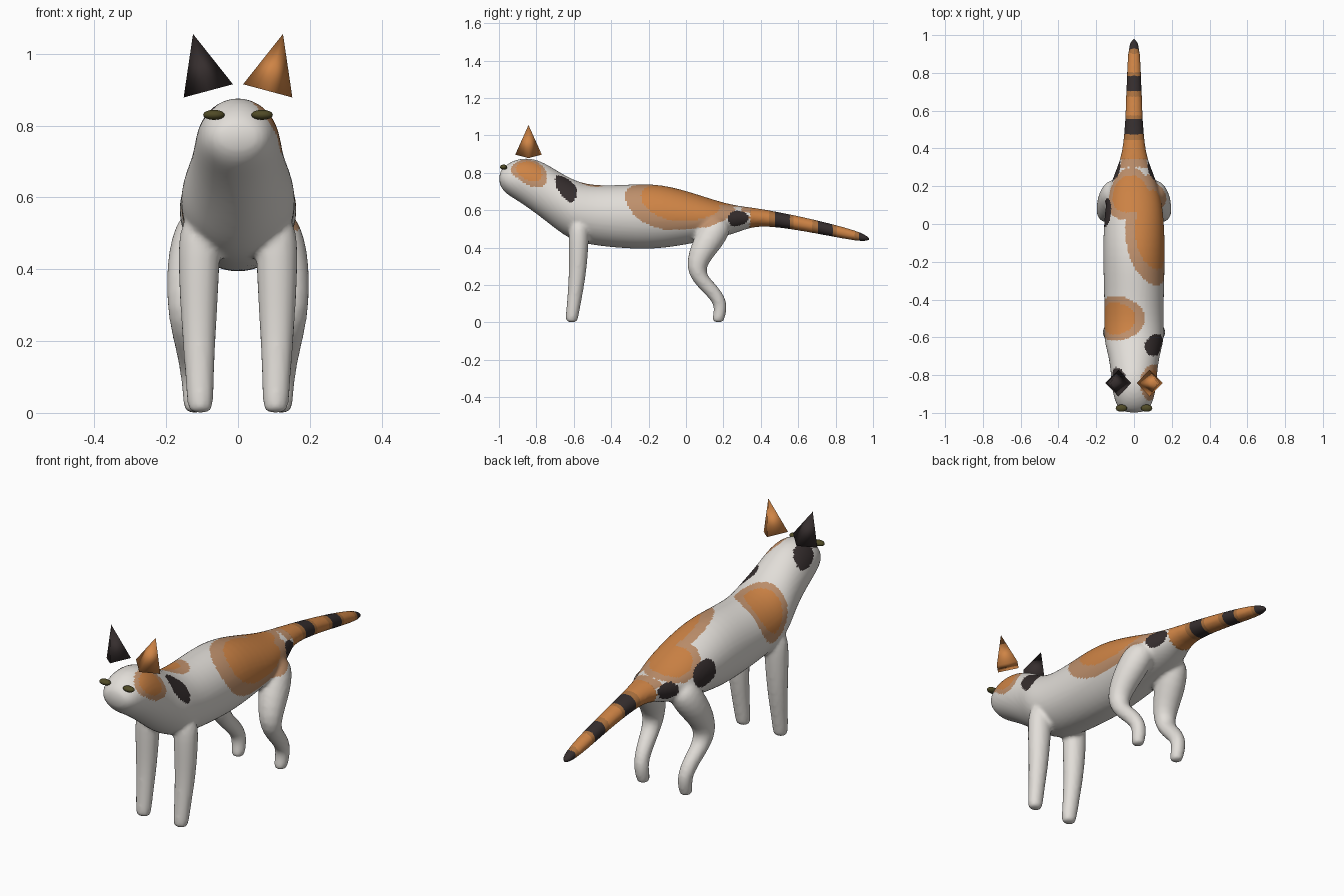
import bpy, bmesh, math
from mathutils import Vector, Matrix

old = bpy.data.objects.get("Cube")
if old:
    bpy.data.objects.remove(old)


def material(name, red, green, blue):
    mat = bpy.data.materials.new(name)
    mat.use_nodes = True
    mat.diffuse_color = (red, green, blue, 1)
    shader = next(n for n in mat.node_tree.nodes if n.type == 'BSDF_PRINCIPLED')
    shader.inputs["Base Color"].default_value = mat.diffuse_color
    return mat


white = material("white fur", .76, .73, .69)
tan = material("tan fur", .52, .28, .15)
orange = material("orange fur", .62, .23, .06)
rust = material("rust fur", .42, .17, .05)
black = material("black fur", .036, .027, .027)
olive = material("olive eye", .08, .07, .02)
fur_colours = [white, tan, orange, rust, black]


def loft(bm, stations, upright=False, sides=20):
    """Closed tube through (centre, side radius, depth radius) stations."""
    rings = []
    last = len(stations) - 1
    across = Vector((1, 0, 0))
    for i, (centre, side_radius, depth_radius) in enumerate(stations):
        along = stations[min(i + 1, last)][0] - stations[max(i - 1, 0)][0]
        along.x = 0
        if upright:
            along.z = 0
        up = across.cross(along.normalized())
        ring = []
        for k in range(sides):
            angle = math.tau * k / sides
            offset = across * side_radius * math.cos(angle) + up * depth_radius * math.sin(angle)
            ring.append(bm.verts.new(centre + offset))
        rings.append(ring)
    for lower, upper in zip(rings, rings[1:]):
        for k in range(sides):
            bm.faces.new((lower[k - 1], lower[k], upper[k], upper[k - 1]))
    bm.faces.new(rings[0])
    bm.faces.new(rings[-1])


# Trunk, head and tail: y, top, bottom, half width
trunk = [
    (-1, .8, .74, .05), (-.97, .84, .69, .09), (-.9, .88, .65, .115), (-.8, .88, .58, .123),
    (-.7, .82, .5, .135), (-.61, .765, .435, .164), (-.5, .73, .41, .158), (-.3, .74, .39, .162),
    (-.13, .745, .39, .167), (.08, .68, .43, .158), (.2, .64, .455, .13), (.3, .62, .49, .09),
    (.4, .61, .525, .054), (.7, .55, .475, .041), (1, .468, .415, .033)]

# Legs, from hip to foot: x, y, z, radius
front_leg = [(.106, -.57, .56, .056), (.109, -.575, .4, .054), (.109, -.58, .25, .046),
             (.107, -.6, .1, .037), (.105, -.612, .012, .034)]
hind_leg = [(.09, .2, .57, .07), (.12, .13, .45, .085), (.15, .025, .28, .052),
            (.135, .13, .18, .041), (.123, .195, .1, .037), (.12, .17, .012, .034)]

bm = bmesh.new()
loft(bm, [(Vector((0, y, (top + bottom) / 2)), wide, (top - bottom) / 2)
          for y, top, bottom, wide in trunk], upright=True)
for side in (1, -1):
    for leg, width in ((front_leg, 1.08), (hind_leg, .95)):
        stations = [(Vector((side * x, y, z)), r * width, r) for x, y, z, r in leg]
        # Rounded sole on the ground
        foot, wide, deep = stations[-1]
        stations.append((Vector((foot.x, foot.y, 0)), wide * .7, deep * .7))
        loft(bm, stations)
bmesh.ops.recalc_face_normals(bm, faces=bm.faces)
mesh = bpy.data.meshes.new("body")
bm.to_mesh(mesh)
bm.free()
body = bpy.data.objects.new("body", mesh)
bpy.context.collection.objects.link(body)
bpy.context.view_layer.objects.active = body
body.select_set(True)

# Weld trunk and legs into one soft skin
body.modifiers.new("round", 'SUBSURF').levels = 2
weld = body.modifiers.new("weld", 'REMESH')
weld.mode = 'VOXEL'
weld.voxel_size = .01
soften = body.modifiers.new("soften", 'SMOOTH')
soften.iterations = 4
for name in ("round", "weld", "soften"):
    bpy.ops.object.modifier_apply(modifier=name)
for fur in fur_colours:
    body.data.materials.append(fur)

# Fur patches: y, degrees round the trunk (+ is left), half length, half spread
saddle_front = (-.03, 50, .21, 48)
saddle_rear = (.16, -10, .1, 45)
right_shoulder = (-.5, -42, .085, 45)
left_cheek = (-.84, 56, .07, 28)
ginger_patches = [saddle_front, saddle_rear, right_shoulder, left_cheek]

crown_spot = (-.83, -48, .07, 26)
neck_spot = (-.64, 50, .06, 28)
left_hip_spot = (.28, 88, .055, 35)
right_hip_spot = (.28, -85, .055, 35)
flank_spot = (.06, -80, .08, 28)
black_spots = [crown_spot, neck_spot, left_hip_spot, right_hip_spot, flank_spot]


def trunk_angle(point):
    """Degrees round the trunk, from zero at the spine."""
    for before, after in zip(trunk, trunk[1:]):
        if point.y <= after[0]:
            break
    blend = (point.y - before[0]) / (after[0] - before[0])
    _, top, bottom, wide = Vector(before).lerp(Vector(after), blend)
    height = (point.z - (top + bottom) / 2) / (top - bottom) * 2
    return math.degrees(math.atan2(point.x / wide, height))


def distance(y, angle, patches):
    """Distance to the nearest patch centre, 1 at its edge."""
    return min(math.hypot((y - cy) / length, (angle - ca) / spread)
               for cy, ca, length, spread in patches)


def fur_at(point):
    y = point.y
    # Tail: evenly spaced black rings with rust edges
    if y > .34:
        phase = (y - .475) % .227
        if phase < .08:
            return black
        return rust if phase < .1 or phase > .2 else orange
    if point.z < .44:
        return white
    angle = trunk_angle(point)
    if distance(y, angle, black_spots) < 1:
        return black
    ginger = distance(y, angle, ginger_patches)
    if ginger < 1:
        return orange
    return tan if ginger < 1.4 or y > .3 and abs(angle) < 60 else white


for face in body.data.polygons:
    face.use_smooth = True
    face.material_index = fur_colours.index(fur_at(face.center))


# Ears and eyes
def finish(bm, name, mat):
    part = bpy.data.meshes.new(name)
    bm.to_mesh(part)
    bm.free()
    part.materials.append(mat)
    for face in part.polygons:
        face.use_smooth = True
    bpy.context.collection.objects.link(bpy.data.objects.new(name, part))


for side, label, fur in ((1, "left", orange), (-1, "right", black)):
    bm = bmesh.new()
    place = Matrix.Translation((side * .104, -.842, .976)) @ Matrix.Rotation(side * .262, 4, 'Y')
    bmesh.ops.create_cone(bm, cap_ends=True, segments=4, radius1=.071, radius2=0,
                          depth=.164, matrix=place)
    finish(bm, label + "_ear", fur)

    bm = bmesh.new()
    place = Matrix.Translation((side * .067, -.975, .83)) @ Matrix.Diagonal((.03, .019, .014, 1))
    bmesh.ops.create_uvsphere(bm, u_segments=20, v_segments=12, radius=1, matrix=place)
    finish(bm, label + "_eye", olive)
